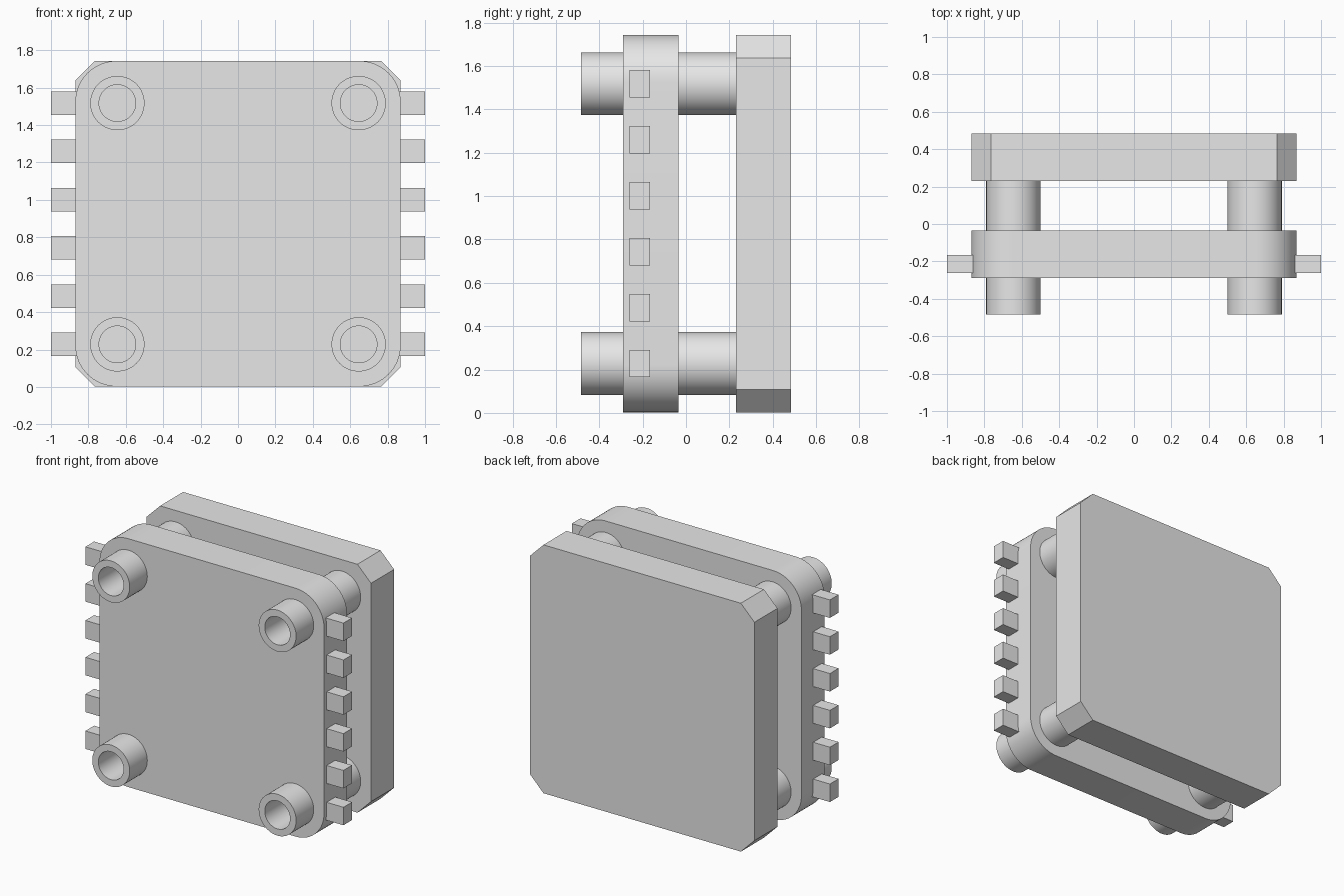
import bpy
import bmesh
from math import cos, sin, pi, radians

cube = bpy.data.objects.get("Cube")
if cube:
    bpy.data.objects.remove(cube, do_unlink=True)

grey = bpy.data.materials.new("light_grey")
grey.use_nodes = True
colour = (0.8, 0.8, 0.8, 1)
grey.diffuse_color = colour
grey.node_tree.nodes["Principled BSDF"].inputs["Base Color"].default_value = colour

HALF = 0.87            # half width of both plates
MID = 0.8725           # height of the centre
POST = 0.645           # post offset from the centre
CORNERS = [(sx * POST, sz * POST) for sx in (-1, 1) for sz in (-1, 1)]


def arc(cx, cz, r, start, sweep, steps):
    return [(cx + r * cos(start + sweep * i / steps),
             cz + r * sin(start + sweep * i / steps)) for i in range(steps + 1)]


def circle(cx, cz, r):
    return arc(cx, cz, r, 0, 2 * pi, 64)[:-1]


def square_outline(corner, steps):
    """Square with corners cut off (one step) or rounded (many steps)."""
    c = HALF - corner
    points = []
    for k, (sx, sz) in enumerate([(1, 1), (-1, 1), (-1, -1), (1, -1)]):
        points += arc(sx * c, sz * c, corner, k * pi / 2, pi / 2, steps)
    return points


def extrude_profile(name, loops, y0, y1):
    """Fill nested outlines and extrude them from y0 to y1."""
    curve = bpy.data.curves.new(name, "CURVE")
    curve.dimensions = "2D"
    curve.fill_mode = "BOTH"
    curve.extrude = (y1 - y0) / 2
    for loop in loops:
        spline = curve.splines.new("POLY")
        spline.points.add(len(loop) - 1)
        for point, (x, z) in zip(spline.points, loop):
            point.co = (x, z, 0, 1)
        spline.use_cyclic_u = True
    obj = bpy.data.objects.new(name, curve)
    bpy.context.collection.objects.link(obj)
    obj.location = (0, (y0 + y1) / 2, MID)
    obj.rotation_euler = (pi / 2, 0, 0)
    bpy.ops.object.select_all(action="DESELECT")
    obj.select_set(True)
    bpy.context.view_layer.objects.active = obj
    bpy.ops.object.convert(target="MESH")
    obj = bpy.context.view_layer.objects.active
    bm = bmesh.new()
    bm.from_mesh(obj.data)
    bmesh.ops.remove_doubles(bm, verts=bm.verts, dist=0.0001)
    bmesh.ops.recalc_face_normals(bm, faces=bm.faces)
    bm.to_mesh(obj.data)
    bm.free()
    obj.data.materials.clear()
    obj.data.materials.append(grey)
    bpy.ops.object.shade_smooth_by_angle(angle=radians(30))


# Plates: rounded front with post holes, solid back with cut corners
extrude_profile("front_plate",
                [square_outline(0.22, 16)] + [circle(x, z, 0.12) for x, z in CORNERS],
                -0.29, -0.035)
extrude_profile("back_plate", [square_outline(0.105, 1)], 0.23, 0.485)

# Hollow corner posts
for x, z in CORNERS:
    name = ("upper" if z > 0 else "lower") + ("_left" if x > 0 else "_right") + "_post"
    extrude_profile(name, [circle(x, z, 0.145), circle(x, z, 0.098)], -0.485, 0.23)

# Rows of square pins along both sides of the front plate
for side, s in (("left", 1), ("right", -1)):
    for i in range(6):
        bpy.ops.mesh.primitive_cube_add(
            size=1, location=(s * 0.915, -0.213, MID + (i - 2.5) * 0.258))
        pin = bpy.context.object
        pin.name = f"{side}_pin_{i + 1}"
        pin.scale = (0.17, 0.096, 0.126)
        pin.data.materials.append(grey)
